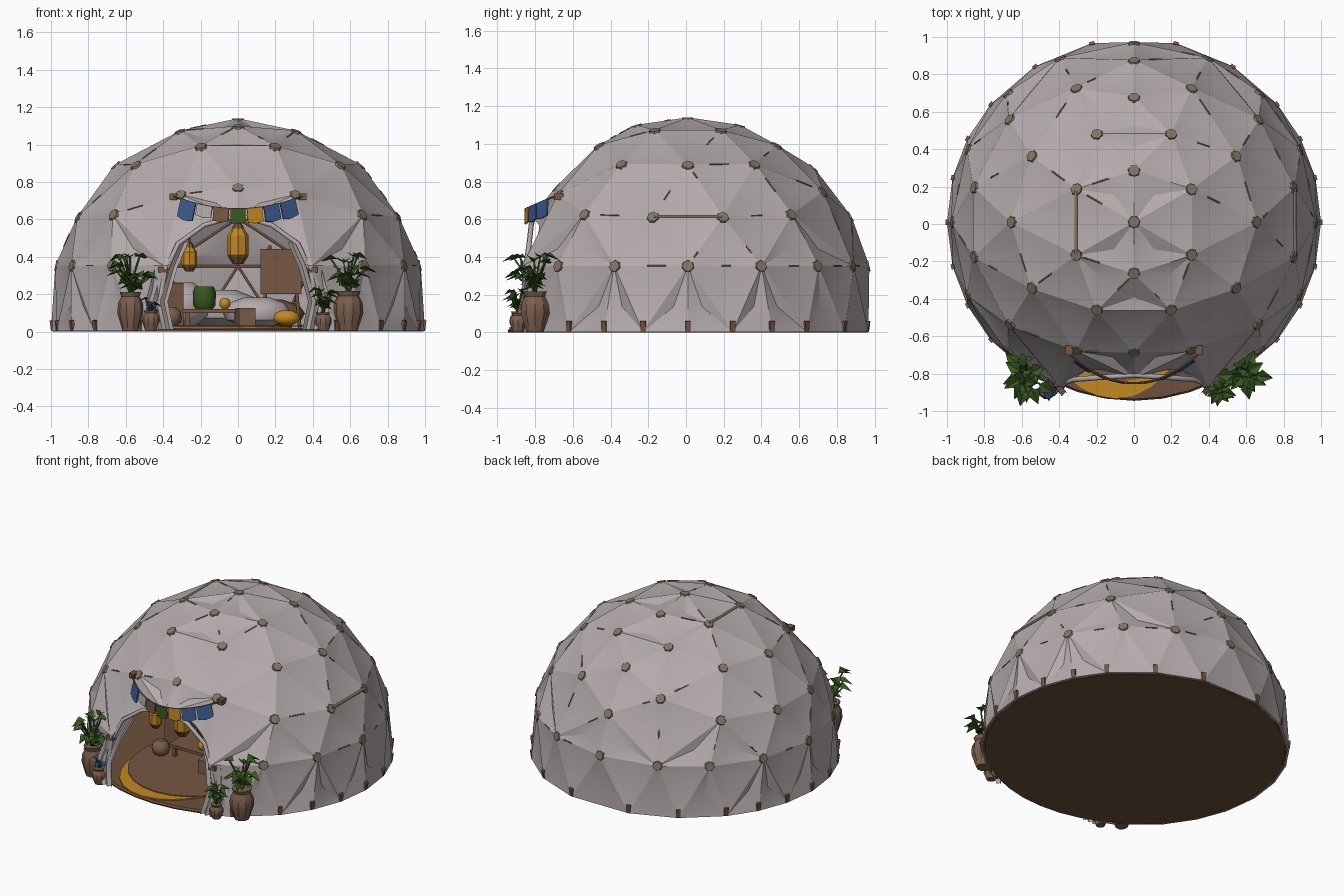
import bpy, bmesh, math, random
from mathutils import Vector

random.seed(4)
if "Cube" in bpy.data.objects:
    bpy.data.objects.remove(bpy.data.objects["Cube"])


def material(name, *rgb):
    m = bpy.data.materials.new(name)
    m.use_nodes = True
    m.diffuse_color = (*rgb, 1)
    m.node_tree.nodes["Principled BSDF"].inputs["Base Color"].default_value = (*rgb, 1)
    return m


CANVAS = material("canvas grey", .46, .41, .41)
WOOD = material("wood brown", .18, .095, .055)
HUB = material("hub taupe", .215, .18, .13)
CLAY = material("clay", .2, .115, .075)
YELLOW = material("ochre yellow", .55, .25, .015)
BLUE = material("cloth blue", .045, .105, .27)
GREEN = material("leaf green", .04, .1, .014)
DARK = material("floor brown", .15, .08, .043)


def finish(bm, name, mat, smooth=None):
    me = bpy.data.meshes.new(name)
    bm.to_mesh(me)
    bm.free()
    ob = bpy.data.objects.new(name, me)
    bpy.context.collection.objects.link(ob)
    me.materials.append(mat)
    if smooth:
        bpy.ops.object.select_all(action='DESELECT')
        ob.select_set(True)
        bpy.context.view_layer.objects.active = ob
        bpy.ops.object.shade_smooth_by_angle(angle=math.radians(smooth))
    return ob


def lathe(name, mat, loc, profile, sides=12, smooth=35, scale=(1, 1)):
    bm = bmesh.new()
    rings = []
    for r, z in profile:
        rings.append([bm.verts.new((loc[0] + r * scale[0] * math.cos(i * math.tau / sides),
                                    loc[1] + r * scale[1] * math.sin(i * math.tau / sides),
                                    loc[2] + z)) for i in range(sides)])
    for a, b in zip(rings, rings[1:]):
        for i in range(sides):
            j = (i + 1) % sides
            bm.faces.new((a[i], a[j], b[j], b[i]))
    bm.faces.new(rings[0][::-1])
    bm.faces.new(rings[-1])
    return finish(bm, name, mat, smooth)


def box(name, mat, loc, size, turn=0):
    bm = bmesh.new()
    bmesh.ops.create_cube(bm, size=1)
    for v in bm.verts:
        v.co = Vector(a * b for a, b in zip(v.co, size))
    ob = finish(bm, name, mat)
    ob.location = loc
    ob.rotation_euler.z = turn
    return ob


def tubes(name, mat, paths, radius):
    cu = bpy.data.curves.new(name, 'CURVE')
    cu.dimensions = '3D'
    cu.bevel_depth, cu.bevel_resolution, cu.use_fill_caps = radius, 1, True
    for pts in paths:
        sp = cu.splines.new('POLY')
        sp.points.add(len(pts) - 1)
        for p, q in zip(sp.points, pts):
            p.co = (*q, 1)
    cu.materials.append(mat)
    ob = bpy.data.objects.new(name, cu)
    bpy.context.collection.objects.link(ob)


# Geodesic hubs for one quarter, mirrored to all four
CENTRE = Vector((0, .01, .14))
quarter = [(0, 0), (.31, .18), (0, .28), (.2, .48), (0, .68), (.66, 0), (.55, .36),
           (.31, .73), (.86, .19), (.67, .56), (0, .88)]
quarter += [(.977 * math.cos(math.radians(a)), .977 * math.sin(math.radians(a)))
            for a in (0, 24, 46, 66, 90)]
signs = [(i, j) for i in (1, -1) for j in (1, -1)]
points = {(round(x * i, 3) + 0, round(y * j * .985 + .01, 3),
           round(.14 + math.sqrt(1 - x * x - y * y), 3)) for x, y in quarter for i, j in signs}
points |= {(round(i * math.cos(math.radians(a)), 3), round(.01 + j * .982 * math.sin(math.radians(a)), 3), .003)
           for a in (0, 14, 27, 40, 58, 77) for i, j in signs}

# Entrance arch outline
half_arch = [(.43, -.1), (.42, .15), (.39, .32), (.32, .47), (.18, .57), (0, .62)]
arch = half_arch + [(-x, z) for x, z in half_arch[-2::-1]]


def in_door(p, grow=0):
    if p[1] > -.5:
        return False
    w = .43 + grow if p[2] < .3 else (.43 + grow) * max(0, (.66 + grow - p[2]) / .36) ** .6
    return abs(p[0]) < w and p[2] < .65 + grow


# Canvas shell with sagging panels
bm = bmesh.new()
for p in sorted(points):
    bm.verts.new(p)
bmesh.ops.convex_hull(bm, input=bm.verts)
bmesh.ops.delete(bm, geom=[f for f in bm.faces if all(v.co.z < .03 for v in f.verts)],
                 context='FACES_ONLY')
bmesh.ops.delete(bm, geom=[e for e in bm.edges if not e.link_faces], context='EDGES')
bmesh.ops.recalc_face_normals(bm, faces=bm.faces)
# Front panels above the entrance are pulled in
for v in bm.verts:
    if v.co.y < -.6 and v.co.z > .6 and abs(v.co.x) < .4:
        v.co += Vector((0, -.03, -.1)) if v.co.z > .8 else Vector((0, .03, -.015))
nodes = [v.co.copy() for v in bm.verts]
edges = [[v.co.copy() for v in e.verts] for e in bm.edges]
for v in bmesh.ops.poke(bm, faces=bm.faces)['verts']:
    v.co -= (v.co - CENTRE).normalized() * .026
canvas = finish(bm, "canvas_dome", CANVAS)

bm = bmesh.new()
rows = [[bm.verts.new((x, y, z)) for x, z in arch] for y in (-1.3, -.5)]
for i in range(len(arch)):
    j = (i + 1) % len(arch)
    bm.faces.new((rows[0][i], rows[0][j], rows[1][j], rows[1][i]))
bm.faces.new(rows[0])
bm.faces.new(rows[1])
bmesh.ops.recalc_face_normals(bm, faces=bm.faces)
cutter = finish(bm, "door_cutter", CANVAS)
cutter.hide_render = True

solid = canvas.modifiers.new("thickness", 'SOLIDIFY')
solid.thickness, solid.offset = .012, -1
cut = canvas.modifiers.new("doorway", 'BOOLEAN')
cut.object, cut.operation, cut.solver = cutter, 'DIFFERENCE', 'EXACT'
bpy.ops.object.select_all(action='DESELECT')
canvas.select_set(True)
bpy.context.view_layer.objects.active = canvas
for m in ("thickness", "doorway"):
    bpy.ops.object.modifier_apply(modifier=m)
bpy.data.objects.remove(cutter)
bpy.ops.object.shade_smooth_by_angle(angle=math.radians(28))

# Frame struts inside, with short lengths showing through the seams
edges = [e for e in edges if not any(in_door(e[0].lerp(e[1], t / 6), .03) for t in range(7))]
tubes("frame_struts", WOOD, [[CENTRE + (p - CENTRE) * .982 for p in e] for e in edges], .007)
seams = []
for a, b in edges:
    if min(a.z, b.z) > .05 and random.random() < .4:
        t = random.uniform(.15, .6)
        seams.append([a.lerp(b, t), a.lerp(b, t + random.uniform(.1, .3))])
tubes("seam_struts", HUB, seams, .004)
tubes("side_vent", HUB, [[(.86, -.17, .616), (.86, .19, .616)], [(-.31, -.16, 1.072), (-.31, .18, 1.072)]], .009)

# Hub plates and base pegs
plates, pegs = bmesh.new(), bmesh.new()
for p in nodes:
    if in_door(p, .02):
        continue
    n = (p - CENTRE).normalized()
    rot = n.to_track_quat('Z', 'Y').to_matrix().to_4x4()
    if p.z < .05:
        for v in bmesh.ops.create_cube(pegs, size=1)['verts']:
            v.co = rot @ Vector((v.co.x * .028, v.co.y * .055, v.co.z * .016)) + p * .996 + Vector((0, 0, .03))
            v.co.z = max(v.co.z, .002)
    else:
        for v in bmesh.ops.create_cone(plates, cap_ends=True, segments=7, radius1=.036,
                                       radius2=.03, depth=.016)['verts']:
            v.co = rot @ v.co + p - n * .008
finish(plates, "hub_plates", HUB)
finish(pegs, "base_pegs", WOOD)

# Floor, rug and entrance trim
lathe("floor", DARK, (0, .01, 0), [(.972, 0), (.975, .01), (.965, .02)], 40, None, (1, .98))
lathe("rug_border", YELLOW, (-.1, -.45, .02), [(.485, 0), (.485, .008)], 24, None, (.8, 1))
lathe("rug_centre", WOOD, (-.06, -.36, .028), [(.48, 0), (.48, .005)], 24, None, (.92, 1))


def rim_y(x, z):
    return -.965 * math.sqrt(max(.1, 1 - x * x - (z - .14) ** 2)) + .015 + .1 * z ** 3


tubes("door_rim", CANVAS, [[(x, rim_y(x, max(z, .02)), max(z, .02)) for x, z in arch]], .014)
for side, s in (("left", 1), ("right", -1)):
    # Drawn-back entrance curtain, pleated
    bm = bmesh.new()
    strips = []
    for i in range(7):
        x, dy = .345 + .02 * i, .022 * (i % 2)
        strips.append([bm.verts.new((s * (x + dx), -y + dy, z)) for dx, y, z in
                       ((.0, .92, .012), (.03, .88, .16), (-.02, .83, .34), (-.08, .79, .48))])
    for a, b in zip(strips, strips[1:]):
        for k in range(3):
            bm.faces.new((a[k], b[k], b[k + 1], a[k + 1]))
    finish(bm, side + "_curtain", CANVAS, 30)
    box(side + "_tieback", WOOD, (s * .4, -.85, .33), (.05, .04, .03))

# Bunting over the entrance
rope = []
for i in range(17):
    t = i / 8 - 1
    rope.append(Vector((.35 * t, -.85 + .16 * t * t, .655 + .07 * t * t)))
tubes("bunting_rope", WOOD, [rope], .005)
for k, (mat, length) in enumerate(((BLUE, .095), (CANVAS, .06), (WOOD, .07), (GREEN, .075), (YELLOW, .075),
                                   (BLUE, .08), (BLUE, .085))):
    a, b = rope[2 * k + 1], rope[2 * k + 3]
    along = (b - a).normalized()
    drop = Vector((along.z * .9, -.015, -1)).normalized() * length
    bm = bmesh.new()
    bm.faces.new([bm.verts.new(p) for p in
                  (a.lerp(b, .04), a.lerp(b, .96), a.lerp(b, .97) + drop,
                   (a + b) / 2 + drop * 1.1, a.lerp(b, .03) + drop)])
    ob = finish(bm, "bunting_flag", mat)
    ob.modifiers.new("thickness", 'SOLIDIFY').thickness = .008
for s in (1, -1):
    box("bunting_anchor", WOOD, (s * .345, -.675, .72), (.04, .05, .035))

# Hanging lanterns
for x, y, z, r, h in ((-.26, -.55, .33, .042, .12), (0, -.62, .37, .057, .18)):
    lathe("lantern", YELLOW, (x, y, z), [(r * .45, 0), (r, h * .22), (r, h * .8), (r * .55, h)], 8, None)
    lathe("lantern_foot", WOOD, (x, y, z - .008), [(r * .5, 0), (r * .95, h * .22)], 8, None)
    lathe("lantern_cap", WOOD, (x, y, z + h), [(r * .6, 0), (r * .3, .03)], 8, None)
    tubes("lantern_cord", WOOD, [[(x, y, z + h), (x, y, .09 + math.sqrt(.86 - x * x - y * y))]], .005)


# Potted plants
def plant(name, x, y, height, radius, top, spread, stems, leaf, mat=GREEN):
    lathe(name + "_pot", CLAY, (x, y, .002),
          [(radius * .6, 0), (radius, height * .45), (radius * .95, height * .7),
           (radius * .7, height * .88), (radius * .82, height)], 10, 30)
    bm, paths = bmesh.new(), []
    for i in range(stems):
        a = i * 2.4 + random.uniform(-.3, .3)
        out = Vector((math.cos(a), math.sin(a), 0))
        reach, high = spread * random.uniform(.45, 1), random.uniform(.4, .95)
        foot = Vector((x, y, height * .9))
        end = foot + out * reach + Vector((0, 0, (top - height) * high))
        mid = foot.lerp(end, .5) - out * reach * .2
        paths.append([foot, mid, end])
        for tip, d in ((end, out), (mid, Vector((-out.y, out.x, 0)))):
            w = Vector((-d.y, d.x, 0)) * leaf * .45
            up = Vector((0, 0, leaf * .25))
            v = [bm.verts.new(p) for p in
                 (tip - d * leaf * .4, tip + w + up, tip + d * leaf * .8 - up, tip - w + up, tip)]
            for j in range(4):
                bm.faces.new((v[j], v[(j + 1) % 4], v[4]))
    finish(bm, name + "_leaves", mat)
    tubes(name + "_stems", GREEN, paths, .005)


plant("right_plant", -.575, -.81, .21, .07, .45, .115, 16, .08)
plant("left_plant", .59, -.8, .215, .08, .45, .1, 13, .08)
plant("small_left_plant", .455, -.89, .1, .046, .24, .05, 11, .06)
plant("small_right_plant", -.465, -.89, .11, .048, .19, .03, 6, .045, BLUE)

# Furnishings inside
lump = [(.4, 0), (.9, .25), (1, .5), (.85, .8), (.4, 1)]
for name, mat, x, y, z, r, h, sx in (
        ("jug", YELLOW, -.07, -.3, .12, .03, .06, 1), ("bolster", YELLOW, .26, -.45, .033, .055, .08, 1.3),
        ("cushion", CANVAS, -.1, .35, .022, .16, .2, 1.4), ("cushion", CANVAS, .1, .1, .022, .13, .16, 1.4),
        ("cushion", CANVAS, -.3, .2, .022, .15, .24, 1), ("floor_bag", WOOD, .15, .45, .022, .16, .15, 1.3),
        ("basket", CLAY, -.36, -.35, .022, .06, .11, 1)):
    lathe(name, mat, (x, y, z), [(r * a, h * b) for a, b in lump], 12, 40, (sx, 1))
lathe("pouf", GREEN, (-.18, -.1, .12), [(.045, 0), (.06, .02), (.062, .09), (.05, .12)])
box("low_table", WOOD, (-.14, -.2, .11), (.32, .3, .02))
for i, j in signs:
    box("table_leg", WOOD, (-.14 + i * .13, -.2 + j * .12, .06), (.025, .025, .08))
box("small_crate", CLAY, (.04, -.4, .075), (.09, .09, .1), .2)
box("hanging_board", WOOD, (.23, .2, .32), (.22, .02, .24))
tubes("board_easel", WOOD, [[(.23 + i * .1, .23, .02), (.23 + i * .06, .215, .46)] for i in (-1, 1)], .01)
box("side_cabinet", WOOD, (-.38, -.1, .14), (.14, .2, .24), .2)
